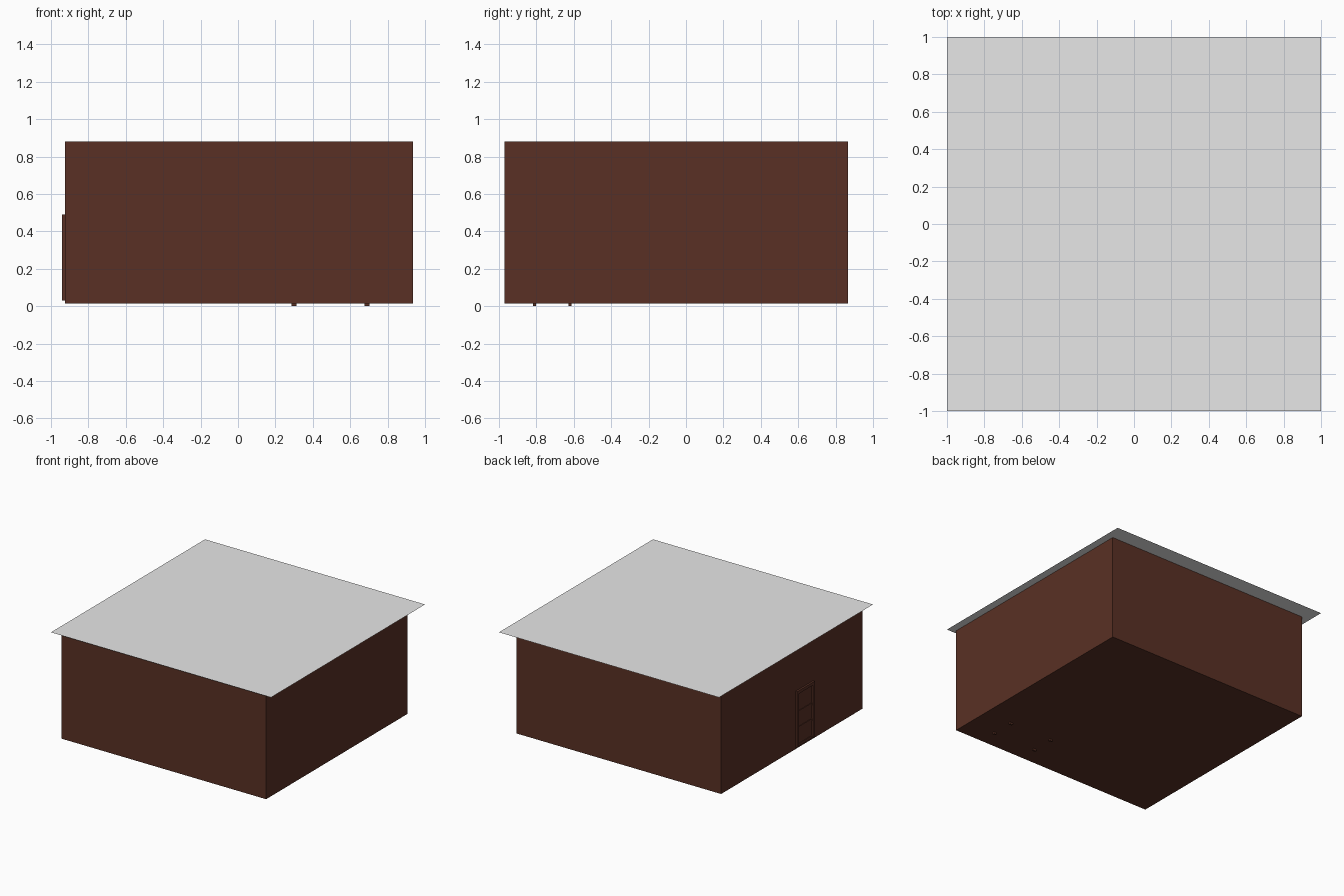
import bpy
import bmesh
from mathutils import Matrix, Vector

# Remove the default object
cube = bpy.data.objects.get("Cube")
if cube:
    bpy.data.objects.remove(cube, do_unlink=True)


def material(name, rgb):
    mat = bpy.data.materials.new(name)
    mat.use_nodes = True
    mat.diffuse_color = (*rgb, 1)
    mat.node_tree.nodes["Principled BSDF"].inputs["Base Color"].default_value = (*rgb, 1)
    return mat


BROWN = material("dark brown wood", (0.1, 0.03, 0.018))
GREY = material("pale grey roofing", (0.8, 0.8, 0.8))


def boxes(name, mat, spans, open_top=False):
    """One object made of boxes, each given as (x range, y range, z range)."""
    bm = bmesh.new()
    for span in spans:
        size = Vector([hi - lo for lo, hi in span])
        centre = Vector([(hi + lo) / 2 for lo, hi in span])
        bmesh.ops.create_cube(bm, size=1, matrix=Matrix.Translation(centre) @ Matrix.Diagonal(size).to_4x4())
    if open_top:
        bm.normal_update()
        bmesh.ops.delete(bm, geom=[f for f in bm.faces if f.normal.z > 0.9], context="FACES")
    mesh = bpy.data.meshes.new(name)
    bm.to_mesh(mesh)
    bm.free()
    mesh.materials.append(mat)
    obj = bpy.data.objects.new(name, mesh)
    bpy.context.collection.objects.link(obj)
    return obj


# House shell, closed above by the roof sheet
LEFT, TOP = -0.925, 0.88
boxes("walls", BROWN, [((LEFT, 0.935), (-0.97, 0.865), (0.015, TOP))], open_top=True)

# Thin flat roof with overhang
bpy.ops.mesh.primitive_plane_add(size=2, location=(0, 0, TOP))
roof = bpy.context.object
roof.name = "roof"
roof.data.materials.append(GREY)

# Door on the side wall: surround, leaf and rails
Y0, Y1, Z0, Z1 = -0.33, -0.10, 0.03, 0.49
POST = 0.025
OUT = (LEFT - 0.015, LEFT)
boxes("door_frame", BROWN, [
    (OUT, (Y0, Y0 + POST), (Z0, Z1)),
    (OUT, (Y1 - POST, Y1), (Z0, Z1)),
    (OUT, (Y0 + POST, Y1 - POST), (Z1 - POST, Z1)),
])
INNER = (Y0 + POST, Y1 - POST)
boxes("door_leaf", BROWN, [((LEFT - 0.004, LEFT), INNER, (Z0, Z1 - POST))])
boxes("door_rails", BROWN, [
    ((LEFT - 0.008, LEFT - 0.004), INNER, (z, z + 0.02)) for z in (Z0, 0.17, 0.30)
])

# Indoor table whose feet reach just below the floor
TABLE_X, TABLE_Y = (0.30, 0.69), (-0.81, -0.62)
boxes("table_legs", BROWN, [
    ((x - 0.013, x + 0.013), (y - 0.008, y + 0.008), (0, 0.2)) for x in TABLE_X for y in TABLE_Y
])
boxes("table_top", BROWN, [((0.27, 0.72), (-0.84, -0.59), (0.2, 0.22))])
